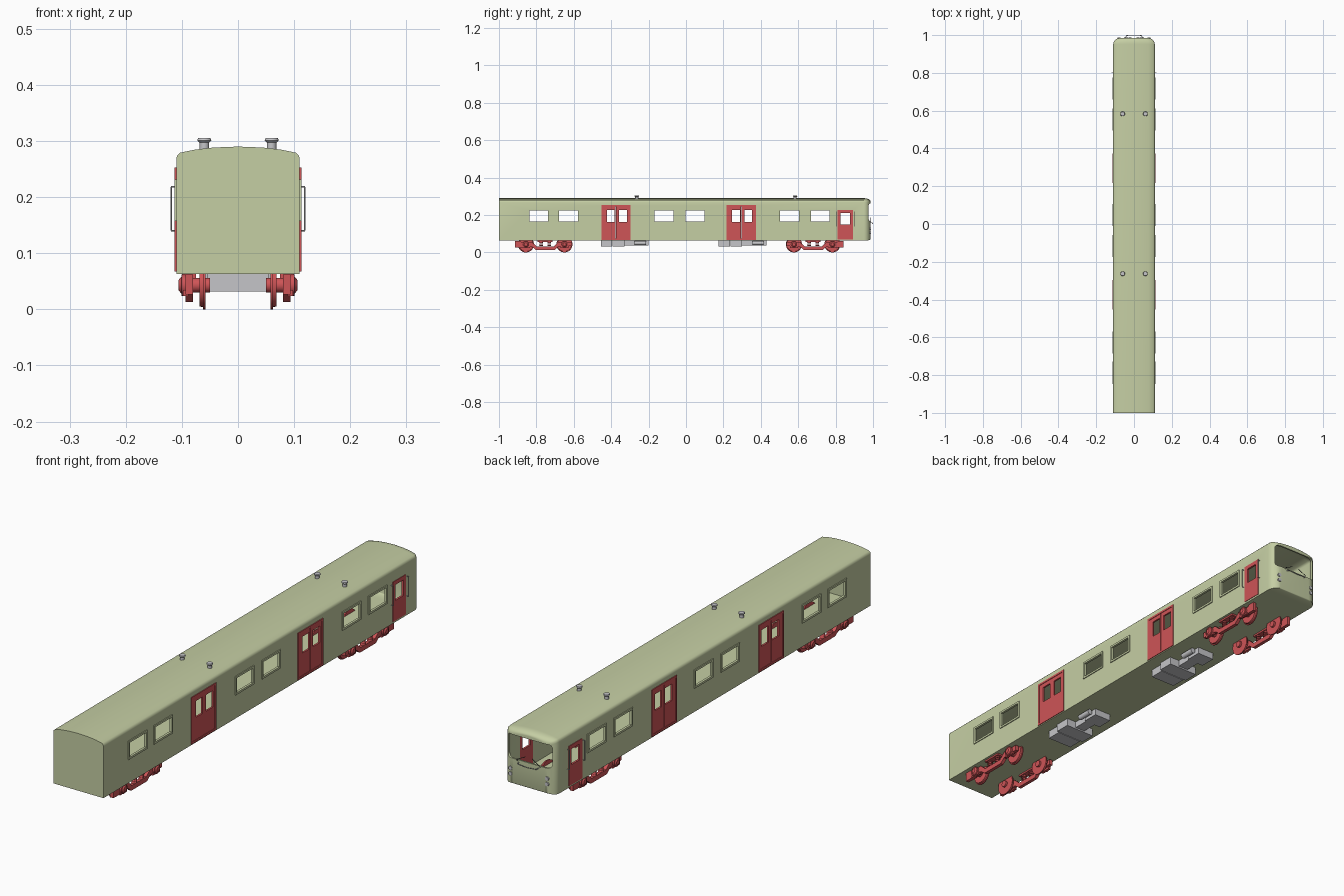
import bpy, bmesh, math
from mathutils import Matrix, Vector

if "Cube" in bpy.data.objects:
    bpy.data.objects.remove(bpy.data.objects["Cube"])


def material(name, rgb):
    m = bpy.data.materials.new(name)
    m.use_nodes = True
    m.diffuse_color = (*rgb, 1)
    m.node_tree.nodes["Principled BSDF"].inputs["Base Color"].default_value = (*rgb, 1)
    return m


GREEN = material("pale green paint", (0.56, 0.62, 0.37))
RED = material("red paint", (0.62, 0.09, 0.095))
GREY = material("light grey metal", (0.56, 0.56, 0.58))
DARK = material("dark rubber", (0.06, 0.06, 0.06))


def finish(name, bm, mat, smooth=True):
    mesh = bpy.data.meshes.new(name)
    bm.to_mesh(mesh)
    bm.free()
    ob = bpy.data.objects.new(name, mesh)
    bpy.context.collection.objects.link(ob)
    mesh.materials.append(mat)
    bpy.ops.object.select_all(action='DESELECT')
    ob.select_set(True)
    bpy.context.view_layer.objects.active = ob
    if smooth:
        bpy.ops.object.shade_smooth_by_angle(angle=math.radians(35))
    return ob


def box(bm, x, y, z):
    lo, hi = Vector((min(x), min(y), min(z))), Vector((max(x), max(y), max(z)))
    mat = Matrix.Translation((lo + hi) / 2) @ Matrix.Diagonal((*(hi - lo), 1))
    return bmesh.ops.create_cube(bm, size=1, matrix=mat)["verts"]


def rod(bm, a, b, r1, r2=None, n=20):
    a, b = Vector(a), Vector(b)
    rot = (b - a).to_track_quat('Z', 'Y').to_matrix().to_4x4()
    bmesh.ops.create_cone(bm, cap_ends=True, segments=n, radius1=r1,
                          radius2=r1 if r2 is None else r2, depth=(b - a).length,
                          matrix=Matrix.Translation((a + b) / 2) @ rot)


def path(bm, pts, r):
    for a, b in zip(pts, pts[1:]):
        rod(bm, a, b, r, n=8)


def frame(bm, x, outer, inner):
    """Rectangular panel in the y-z plane with a rectangular hole."""
    y0, y1, z0, z1 = outer
    a0, a1, b0, b1 = inner
    box(bm, x, (y0, a0), (z0, z1))
    box(bm, x, (a1, y1), (z0, z1))
    box(bm, x, (a0, a1), (z0, b0))
    box(bm, x, (a0, a1), (b1, z1))


# Carriage shell: arched section, rounded towards the cab end
HALF = [(1, 0.063), (1, 0.268), (0.985, 0.274), (0.94, 0.279), (0.7, 0.2845), (0.4, 0.2883)]
SECTION = HALF + [(0, 0.29)] + [(-x, z) for x, z in reversed(HALF)]


def shell(bm, t):
    def ring(y, dx, top, bottom):
        zb, zt = 0.063 + t + bottom, 0.29 - t - top
        return [bm.verts.new((x * (0.11 - t - dx), y, zb + (z - 0.063) * (zt - zb) / 0.227))
                for x, z in SECTION]
    rings = [ring(-1 + t, 0, 0, 0)]
    for i in range(9):
        a = math.pi / 2 * i / 8
        k = 1 - math.cos(a)
        rings.append(ring(0.951 - t + 0.035 * math.sin(a), 0.042 * k, 0.016 * k, 0.008 * k))
    faces = [bm.faces.new(rings[0]), bm.faces.new(rings[-1])]
    n = len(SECTION)
    for p, q in zip(rings, rings[1:]):
        for i in range(n):
            j = (i + 1) % n
            faces.append(bm.faces.new((p[i], p[j], q[j], q[i])))
    bmesh.ops.recalc_face_normals(bm, faces=faces)
    if t:
        bmesh.ops.reverse_faces(bm, faces=faces)


bm = bmesh.new()
shell(bm, 0)
shell(bm, 0.006)
body = finish("carriage_body", bm, GREEN, False)

WINDOWS = [-0.84, -0.68, -0.17, -0.004, 0.5, 0.665]
WIN_LEN, WIN_Z = 0.105, (0.163, 0.225)
DOORS = [-0.45, 0.22]
DOOR_LEN, DOOR_Z = 0.15, (0.07, 0.25)
CAB_DOOR, CAB_Z = (0.81, 0.893), (0.07, 0.228)

# Openings cut through both side walls, and the windscreen
bm = bmesh.new()
for y in WINDOWS:
    box(bm, (-0.2, 0.2), (y, y + WIN_LEN), WIN_Z)
for y in DOORS:
    box(bm, (-0.2, 0.2), (y, y + DOOR_LEN), DOOR_Z)
box(bm, (-0.2, 0.2), CAB_DOOR, CAB_Z)
verts = box(bm, (-0.097, 0.097), (0.945, 1.1), (0.168, 0.262))
edges = {e for v in verts for e in v.link_edges
         if abs(e.verts[0].co.y - e.verts[1].co.y) > 0.1}
bmesh.ops.bevel(bm, geom=list(edges), offset=0.014, segments=4, profile=0.5, affect='EDGES')
cutter = finish("opening_cutter", bm, GREEN, False)
cutter.hide_render = True
mod = body.modifiers.new("openings", 'BOOLEAN')
mod.operation, mod.solver, mod.object = 'DIFFERENCE', 'EXACT', cutter
bpy.ops.object.select_all(action='DESELECT')
body.select_set(True)
bpy.context.view_layer.objects.active = body
bpy.ops.object.modifier_apply(modifier=mod.name)
bpy.data.objects.remove(cutter)
bpy.ops.object.shade_smooth_by_angle(angle=math.radians(35))

for s, side in ((1, "left"), (-1, "right")):
    # Window surrounds
    bm = bmesh.new()
    for y in WINDOWS:
        z0, z1 = WIN_Z
        frame(bm, (s * 0.104, s * 0.1135), (y - 0.006, y + WIN_LEN + 0.006, z0 - 0.006, z1 + 0.006),
              (y + 0.002, y + WIN_LEN - 0.002, z0 + 0.002, z1 - 0.002))
    finish(side + "_window_frames", bm, GREEN)

    # Double passenger doors with raised surround
    bm = bmesh.new()
    for y in DOORS:
        z0, z1 = DOOR_Z
        w = DOOR_LEN / 2
        for k in (0, 1):
            a = y + k * w + 0.001
            hole = a + 0.026 - k * 0.01
            frame(bm, (s * 0.104, s * 0.111), (a, a + w - 0.002, z0, z1),
                  (hole, hole + 0.042, 0.163, 0.228))
        frame(bm, (s * 0.104, s * 0.113), (y - 0.003, y + DOOR_LEN + 0.003, z0 - 0.003, z1 + 0.003),
              (y + 0.005, y + DOOR_LEN - 0.005, z0 + 0.005, z1 - 0.005))
    finish(side + "_passenger_doors", bm, RED)

    # Cab door and its two handrails
    bm = bmesh.new()
    frame(bm, (s * 0.104, s * 0.112), (*CAB_DOOR, *CAB_Z), (0.826, 0.877, 0.15, 0.212))
    finish(side + "_cab_door", bm, RED)
    bm = bmesh.new()
    for y in (0.803, 0.9):
        path(bm, [(s * 0.108, y, 0.14), (s * 0.119, y, 0.14), (s * 0.119, y, 0.218),
                  (s * 0.108, y, 0.218)], 0.0013)
    finish(side + "_cab_handrails", bm, GREY)

    # Bogie sides: dropped frame, axle boxes, springs and wheels
    for cy, d, end in ((-0.753, -1, "front"), (0.68, 1, "rear")):
        bm = bmesh.new()
        prof = [(-0.142, 0.056), (-0.142, 0.034), (-0.07, 0.030), (-0.05, 0.013), (0.05, 0.013),
                (0.07, 0.030), (0.128, 0.026), (0.162, 0.026), (0.162, 0.062), (0.135, 0.062),
                (0.128, 0.056), (0.072, 0.056), (0.045, 0.032), (-0.045, 0.032), (-0.072, 0.056)]
        face = bm.faces.new([bm.verts.new((s * 0.08, cy + d * y, z)) for y, z in prof])
        out = bmesh.ops.extrude_face_region(bm, geom=[face])["geom"]
        bmesh.ops.translate(bm, vec=(s * 0.014, 0, 0),
                            verts=[v for v in out if isinstance(v, bmesh.types.BMVert)])
        bmesh.ops.recalc_face_normals(bm, faces=bm.faces)
        for y in (-0.022, 0.022):
            for z in (0.034, 0.042, 0.050):
                rod(bm, (s * 0.087, cy + y, z), (s * 0.087, cy + y, z + 0.006), 0.011, 0.009, 14)
        box(bm, (s * 0.075, s * 0.1), (cy - 0.04, cy + 0.04), (0.056, 0.064))
        for y in (-0.103, 0.103):
            rod(bm, (s * 0.09, cy + y, 0.043), (s * 0.101, cy + y, 0.043), 0.019)
            rod(bm, (s * 0.101, cy + y, 0.043), (s * 0.106, cy + y, 0.043), 0.015, 0.009)
            box(bm, (s * 0.088, s * 0.098), (cy + y - 0.022, cy + y + 0.022), (0.024, 0.034))
        finish(f"{end}_{side}_bogie_frame", bm, RED)
        bm = bmesh.new()
        for y in (-0.103, 0.103):
            rod(bm, (s * 0.058, cy + y, 0.043), (s * 0.062, cy + y, 0.043), 0.043, n=32)
            rod(bm, (s * 0.062, cy + y, 0.043), (s * 0.069, cy + y, 0.043), 0.039, 0.038, 32)
            rod(bm, (s * 0.05, cy + y, 0.043), (s * 0.09, cy + y, 0.043), 0.013)
        finish(f"{end}_{side}_wheels", bm, RED)

    # Roof vents
    bm = bmesh.new()
    for y in (-0.263, 0.583):
        x = s * 0.06
        rod(bm, (x, y, 0.28), (x, y, 0.297), 0.0085)
        rod(bm, (x, y, 0.297), (x, y, 0.301), 0.0085, 0.0125)
        rod(bm, (x, y, 0.301), (x, y, 0.305), 0.0125, 0.011)
    finish(side + "_roof_vents", bm, GREY)

    # Stacked end lamps
    bm = bmesh.new()
    for z in (0.105, 0.127):
        rod(bm, (s * 0.08, 0.97, z), (s * 0.08, 0.988, z), 0.0075)
    finish(side + "_end_lamps", bm, GREY)

    # Windscreen wiper
    bm = bmesh.new()
    path(bm, [(s * 0.05, 0.986, 0.163), (s * 0.05, 0.989, 0.17), (s * 0.015, 0.986, 0.188)], 0.0012)
    finish(side + "_wiper", bm, DARK)

# Rail below the windscreen
bm = bmesh.new()
path(bm, [(-0.045, 0.983, 0.16), (-0.04, 0.998, 0.157), (0, 0.9985, 0.154),
          (0.04, 0.998, 0.157), (0.045, 0.983, 0.16)], 0.0015)
finish("end_handrail", bm, GREY)

# Underfloor equipment boxes with an air tank
for y, name in ((-0.455, "front"), (0.175, "rear")):
    bm = bmesh.new()
    box(bm, (-0.055, 0.055), (y, y + 0.06), (0.032, 0.064))
    box(bm, (-0.065, 0.065), (y + 0.063, y + 0.125), (0.032, 0.064))
    box(bm, (-0.022, 0.022), (y + 0.125, y + 0.19), (0.038, 0.064))
    box(bm, (-0.045, 0.03), (y + 0.19, y + 0.255), (0.036, 0.064))
    rod(bm, (0.045, y + 0.18, 0.05), (0.045, y + 0.24, 0.05), 0.011)
    finish(name + "_underfloor_equipment", bm, GREY)
